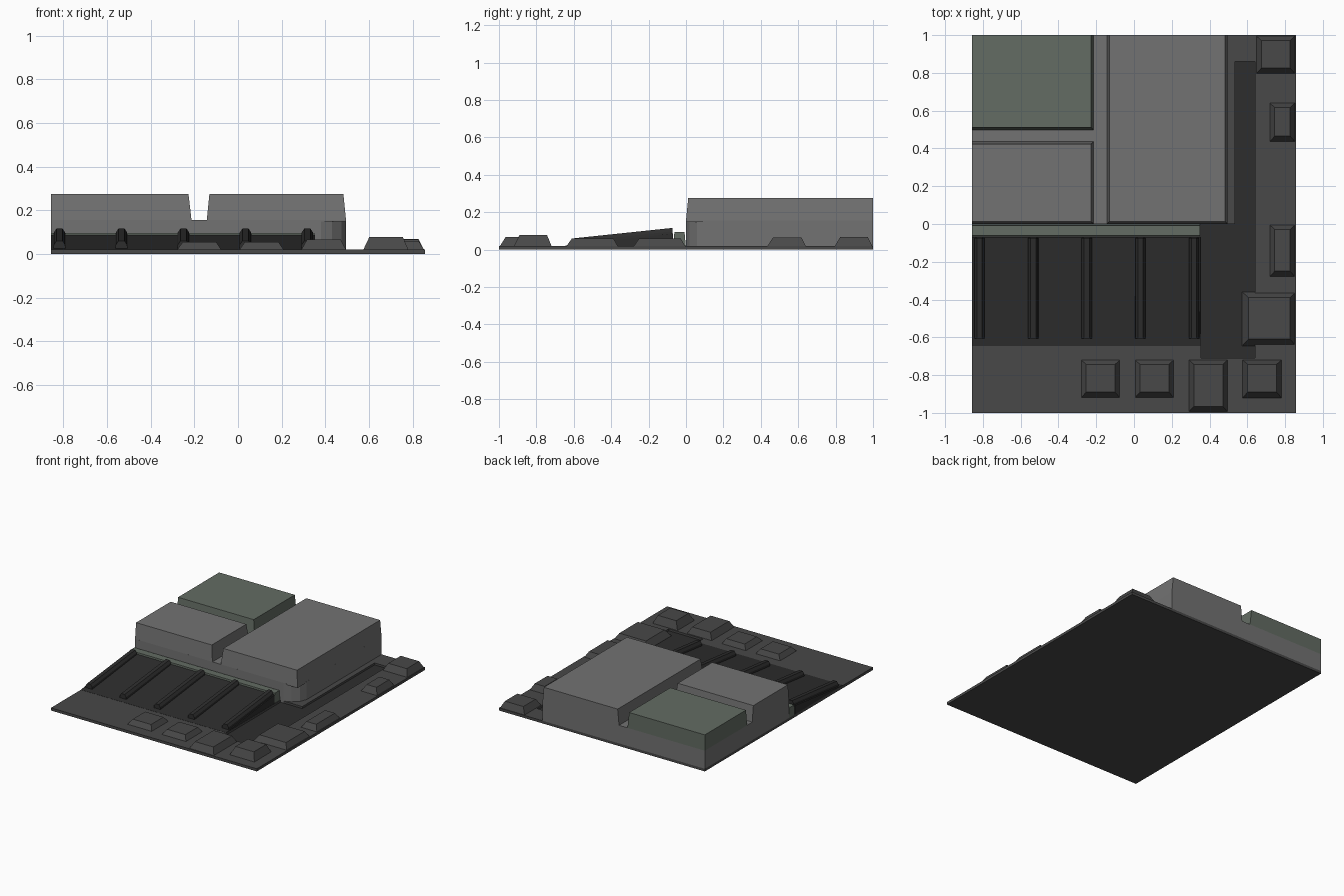
import bpy, bmesh

if "Cube" in bpy.data.objects:
    bpy.data.objects.remove(bpy.data.objects["Cube"])


def material(name, r, g, b):
    m = bpy.data.materials.new(name)
    m.diffuse_color = (r, g, b, 1)
    m.use_nodes = True
    m.node_tree.nodes["Principled BSDF"].inputs["Base Color"].default_value = m.diffuse_color
    return m


GREY = material("mid_grey", 0.17, 0.17, 0.17)
PLATE = material("plate_grey", 0.065, 0.065, 0.065)
DARK = material("dark_grey", 0.027, 0.027, 0.027)
GREEN = material("green_grey", 0.125, 0.15, 0.125)


def loft(name, lower, upper, mat):
    """Closed solid between two matching rings of 3D points."""
    bm = bmesh.new()
    a = [bm.verts.new(p) for p in lower]
    b = [bm.verts.new(p) for p in upper]
    n = len(a)
    bm.faces.new(a)
    bm.faces.new(b)
    for i in range(n):
        j = (i + 1) % n
        bm.faces.new((a[i], a[j], b[j], b[i]))
    bmesh.ops.recalc_face_normals(bm, faces=bm.faces)
    me = bpy.data.meshes.new(name)
    bm.to_mesh(me)
    bm.free()
    me.materials.append(mat)
    ob = bpy.data.objects.new(name, me)
    bpy.context.collection.objects.link(ob)
    return ob


def prism(name, outline, z0, z1, mat):
    return loft(name, [(x, y, z0) for x, y in outline], [(x, y, z1) for x, y in outline], mat)


def frustum(name, x0, x1, y0, y1, z0, z1, mat, w=0, e=0, s=0, n=0):
    """Box whose top is inset on the west, east, south and north sides."""
    def ring(a, b, c, d, z):
        return [(a, c, z), (b, c, z), (b, d, z), (a, d, z)]
    return loft(name, ring(x0, x1, y0, y1, z0), ring(x0 + w, x1 - e, y0 + s, y1 - n, z1), mat)


# Base plate with a sunken L-shaped channel
plate = frustum("base_plate", -0.857, 0.857, -1, 1, 0, 0.02, PLATE)
channel = [(0.355, -0.71), (0.64, -0.71), (0.64, 0.86), (0.535, 0.86), (0.535, 0), (0.355, 0)]
cutter = prism("channel_cutter", channel, 0.004, 0.06, DARK)
cutter.hide_render = True
cutter.hide_viewport = True
cut = plate.modifiers.new("channel", "BOOLEAN")
cut.operation = "DIFFERENCE"
cut.solver = "EXACT"
cut.object = cutter
prism("channel_floor", channel, 0.002, 0.005, DARK)

# Large block: lower storey with a rounded corner, slab above it
prism("block_lower", [(-0.857, 0), (0.38, 0), (0.43, 0.02), (0.475, 0.06), (0.495, 0.11),
                      (0.495, 1), (-0.857, 1)], 0.003, 0.15, GREY)
frustum("block_slab", -0.857, 0.495, 0, 1, 0.148, 0.156, GREY)

# Three raised panels separated by grooves
frustum("panel_back_left", -0.857, -0.213, 0.497, 1, 0.155, 0.275, GREEN, e=0.014, s=0.014)
frustum("panel_front_left", -0.857, -0.213, 0, 0.437, 0.155, 0.275, GREY, e=0.014, s=0.012, n=0.014)
frustum("panel_right", -0.143, 0.495, 0, 1, 0.155, 0.275, GREY, w=0.012, e=0.012, s=0.012)

# Lip in front of the block
frustum("lip", -0.857, 0.35, -0.068, 0, 0.01, 0.095, GREEN, s=0.006, n=0.008)

# Sloping ramp
ramp = [(-0.645, 0.01), (-0.645, 0.021), (-0.07, 0.086), (-0.07, 0.01)]
loft("ramp", [(-0.857, y, z) for y, z in ramp], [(0.353, y, z) for y, z in ramp], DARK)

# Tapered ribs running down the ramp
for i in range(5):
    x = -0.818 + i * 0.284
    section = [(-0.029, -0.02), (0.029, -0.02), (0.026, 0.012), (0.014, 0.03),
               (-0.014, 0.03), (-0.026, 0.012)]
    loft(f"ramp_rib_{i + 1}",
         [(x + dx, -0.605, 0.03 + dz) for dx, dz in section],
         [(x + dx, -0.073, 0.086 + dz) for dx, dz in section], DARK)

# Small bevelled boxes along the front and right edges
boxes = [(-0.285, -0.07, -0.925, -0.715, 0.055), (0, 0.215, -0.925, -0.715, 0.055),
         (0.285, 0.5, -1, -0.715, 0.067), (0.57, 0.785, -0.925, -0.715, 0.078),
         (0.573, 0.857, -0.645, -0.36, 0.06), (0.713, 0.857, -0.285, 0, 0.06),
         (0.713, 0.857, 0.43, 0.645, 0.065), (0.642, 0.857, 0.79, 1, 0.068)]
for i, (x0, x1, y0, y1, h) in enumerate(boxes):
    frustum(f"small_box_{i + 1}", x0, x1, y0, y1, 0.01, h, PLATE, w=0.032, e=0.03, s=0.035, n=0.028)
